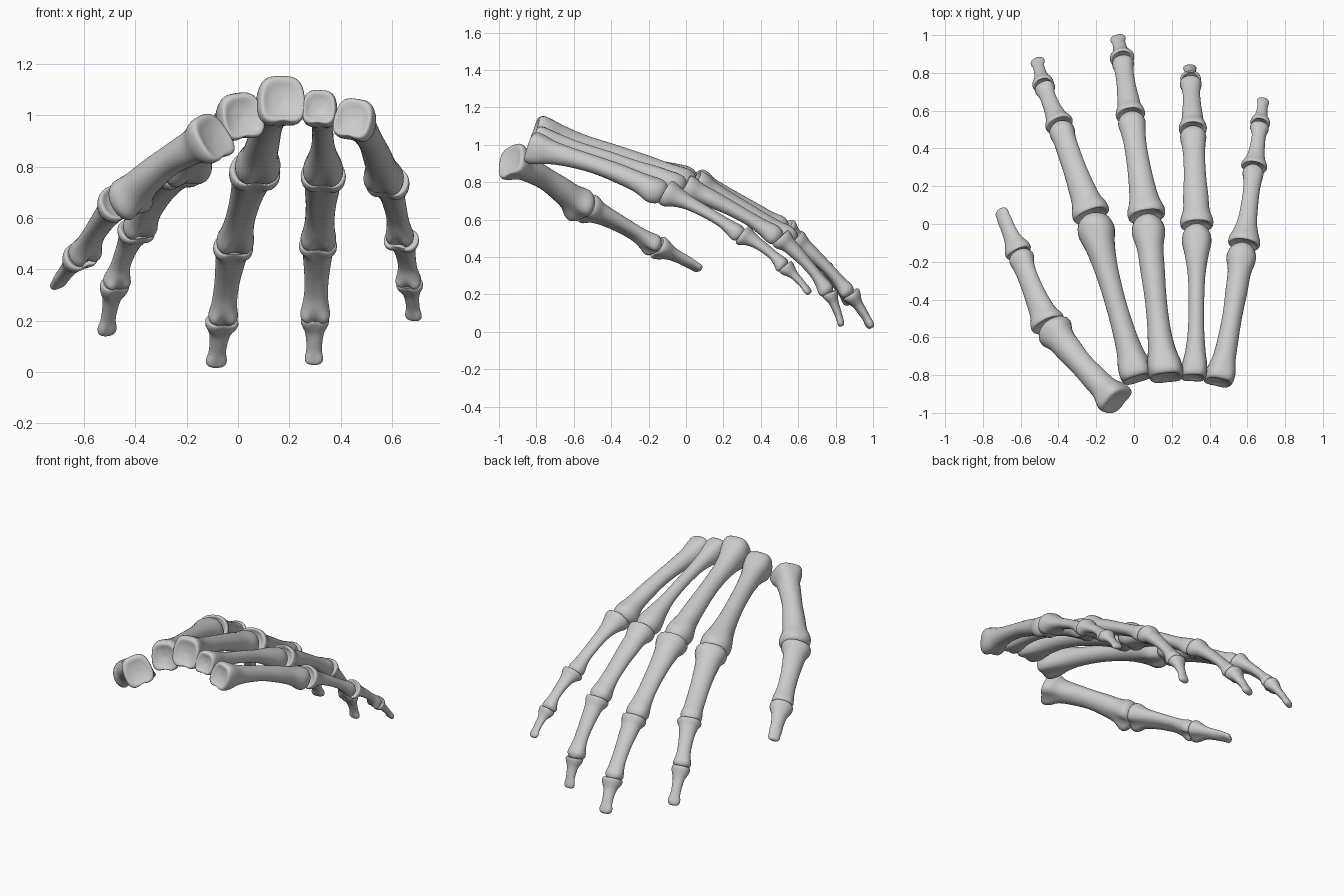
import bpy, bmesh, math
from mathutils import Vector, Matrix

SEG = 28

# Profile rows: position along bone, which width (0 base, 1 shaft, 2 head),
# width factor, height factor, dorsal offset, squareness, palmar groove
METACARPAL = [
    (.025, 0, .02, .02, 0, 2.2, 0), (.015, 0, .55, .55, 0, 2.6, 0),
    (.00, 0, .88, .95, 0, 3.2, .05), (.03, 0, 1.0, 1.10, .004, 3.2, .08),
    (.09, 0, .98, 1.02, .006, 2.8, .08), (.17, 0, .80, .82, .012, 2.3, .03),
    (.30, 1, 1.06, .98, .020, 2.1, 0), (.48, 1, 1.0, .90, .024, 2.0, 0),
    (.66, 1, 1.12, .98, .018, 2.0, 0), (.80, 2, .80, .72, .006, 2.2, .04),
    (.89, 2, 1.0, .88, -.008, 2.5, .14), (.94, 2, .97, .90, -.010, 2.4, .16),
    (.98, 2, .78, .76, -.008, 2.2, .10), (1.005, 2, .42, .44, -.004, 2, 0),
    (1.012, 2, .02, .02, -.004, 2, 0)]
PHALANX = [
    (.055, 0, .02, .02, 0, 2.0, 0), (.035, 0, .55, .50, 0, 2.2, 0),
    (.00, 0, .90, .74, 0, 2.4, .08), (.025, 0, 1.0, .84, 0, 2.4, .12),
    (.08, 0, .97, .80, 0, 2.4, .14), (.16, 0, .80, .62, .006, 2.2, .08),
    (.30, 1, 1.13, .82, .011, 2.1, .05), (.50, 1, 1.0, .70, .013, 2.1, .08),
    (.70, 1, .97, .66, .010, 2.1, .06), (.83, 2, .90, .66, .003, 2.3, .05),
    (.91, 2, 1.0, .80, -.004, 2.6, .20), (.96, 2, .96, .78, -.006, 2.6, .25),
    (1.0, 2, .72, .58, -.004, 2.4, .2), (1.025, 2, .35, .32, -.002, 2, 0),
    (1.03, 2, .02, .02, -.002, 2, 0)]
DISTAL = [
    (.08, 0, .02, .02, 0, 2.0, 0), (.05, 0, .55, .50, 0, 2.2, 0),
    (.00, 0, .88, .74, 0, 2.4, .05), (.05, 0, 1.0, .82, 0, 2.4, .08),
    (.15, 0, .93, .72, 0, 2.3, .10), (.32, 1, 1.2, .86, .003, 2.1, .05),
    (.55, 1, 1.0, .70, .004, 2.0, 0), (.72, 1, 1.0, .62, .003, 2.0, 0),
    (.84, 2, 1.0, .56, 0, 2.2, .08), (.93, 2, .96, .52, -.002, 2.3, .08),
    (.985, 2, .62, .34, -.002, 2.2, 0), (1.0, 2, .02, .02, -.002, 2, 0)]


def smooth_rows(rows, steps=3):
    """Catmull-Rom interpolation between profile rows."""
    out = []
    for i in range(len(rows) - 1):
        p0, p1 = rows[max(i - 1, 0)], rows[i]
        p2, p3 = rows[i + 1], rows[min(i + 2, len(rows) - 1)]
        for k in range(steps):
            u = k / steps
            out.append([.5 * (2 * b + (c - a) * u + (2 * a - 5 * b + 4 * c - d) * u * u
                              + (3 * b - a - 3 * c + d) * u ** 3)
                        for a, b, c, d in zip(p0, p1, p2, p3)])
    out.append(list(rows[-1]))
    return out


def bone(name, a, b, widths, rows, roll=0, tweak=None):
    """Loft a bone from joint a to joint b; tweak = base side and lift shift."""
    a, b = Vector(a), Vector(b)
    axis = (b - a).normalized()
    up = Vector((0, 0, 1))
    up = (up - axis * up.dot(axis)).normalized()
    up = Matrix.Rotation(math.radians(roll), 3, axis) @ up
    side = axis.cross(up)
    sx, sz = tweak or (0, 0)
    sized = [(t, widths[i] * fw / 2, widths[i] * fh / 2, off, e, g)
             for t, i, fw, fh, off, e, g in rows]
    bm = bmesh.new()
    rings = []
    for t, w, h, off, e, g in smooth_rows(sized):
        fade = max(0, 1 - t / .3) ** 2
        c = a + (b - a) * t + up * (off + sz * fade) + side * (sx * fade)
        w, h, g, e = max(w, .001), max(h, .001), max(g, 0), max(e, 1.8)
        ring = []
        for k in range(SEG):
            th = 2 * math.pi * k / SEG
            cu, cv = math.cos(th), math.sin(th)
            u = math.copysign(abs(cu) ** (2 / e), cu)
            v = math.copysign(abs(cv) ** (2 / e), cv)
            if v < 0:
                v *= 1 - 2 * g * math.exp(-(u / .4) ** 2)
            else:
                u *= 1 - .10 * v
            ring.append(bm.verts.new(c + side * (u * w) + up * (v * h)))
        rings.append(ring)
    for r, s in zip(rings, rings[1:]):
        for k in range(SEG):
            n = (k + 1) % SEG
            bm.faces.new((r[k], r[n], s[n], s[k]))
    bm.faces.new(rings[0][::-1])
    bm.faces.new(rings[-1])
    bmesh.ops.recalc_face_normals(bm, faces=bm.faces)
    for f in bm.faces:
        f.smooth = True
    me = bpy.data.meshes.new(name)
    bm.to_mesh(me)
    bm.free()
    bpy.context.collection.objects.link(bpy.data.objects.new(name, me))


# Digits: joints from wrist to tip, widths (base, shaft, head) per bone, roll, base tweak
DIGITS = {
    "index": ([(.02, -.82, 1.0), (-.225, .045, .795), (-.395, .525, .555),
               (-.48, .735, .345), (-.515, .875, .145)],
              [(.175, .112, .195), (.2, .125, .135), (.15, .088, .11), (.115, .062, .076)],
              -8, (0, -.005)),
    "middle": ([(.16, -.815, 1.06), (.068, .04, .79), (-.018, .575, .495),
                (-.062, .875, .205), (-.088, .995, .022)],
               [(.185, .115, .175), (.2, .122, .145), (.155, .1, .115), (.13, .07, .082)],
               0, (.015, 0)),
    "ring": ([(.325, -.815, 1.03), (.333, -.01, .775), (.312, .5, .505),
              (.3, .765, .21), (.295, .835, .03)],
             [(.135, .082, .155), (.175, .118, .138), (.148, .095, .115), (.11, .062, .07)],
             3, (-.01, 0)),
    "little": ([(.455, -.84, .985), (.582, -.11, .745), (.636, .3, .52),
                (.668, .53, .35), (.686, .665, .205)],
               [(.155, .105, .155), (.17, .092, .11), (.138, .078, .1), (.105, .056, .066)],
               10, (-.01, 0)),
    "thumb": ([(-.09, -.94, .915), (-.455, -.535, .665), (-.61, -.155, .455),
               (-.71, .08, .335)],
              [(.18, .13, .195), (.185, .115, .135), (.145, .08, .075)],
              -20, (0, 0)),
}

for digit, (joints, widths, roll, tweak) in DIGITS.items():
    names = ["metacarpal", "proximal_phalanx", "middle_phalanx", "distal_phalanx"]
    if digit == "thumb":
        names.remove("middle_phalanx")
    for i, part in enumerate(names):
        rows = METACARPAL if i == 0 else DISTAL if i == len(names) - 1 else PHALANX
        bone(f"{digit}_{part}", joints[i], joints[i + 1], widths[i], rows, roll,
             tweak if i == 0 else None)
